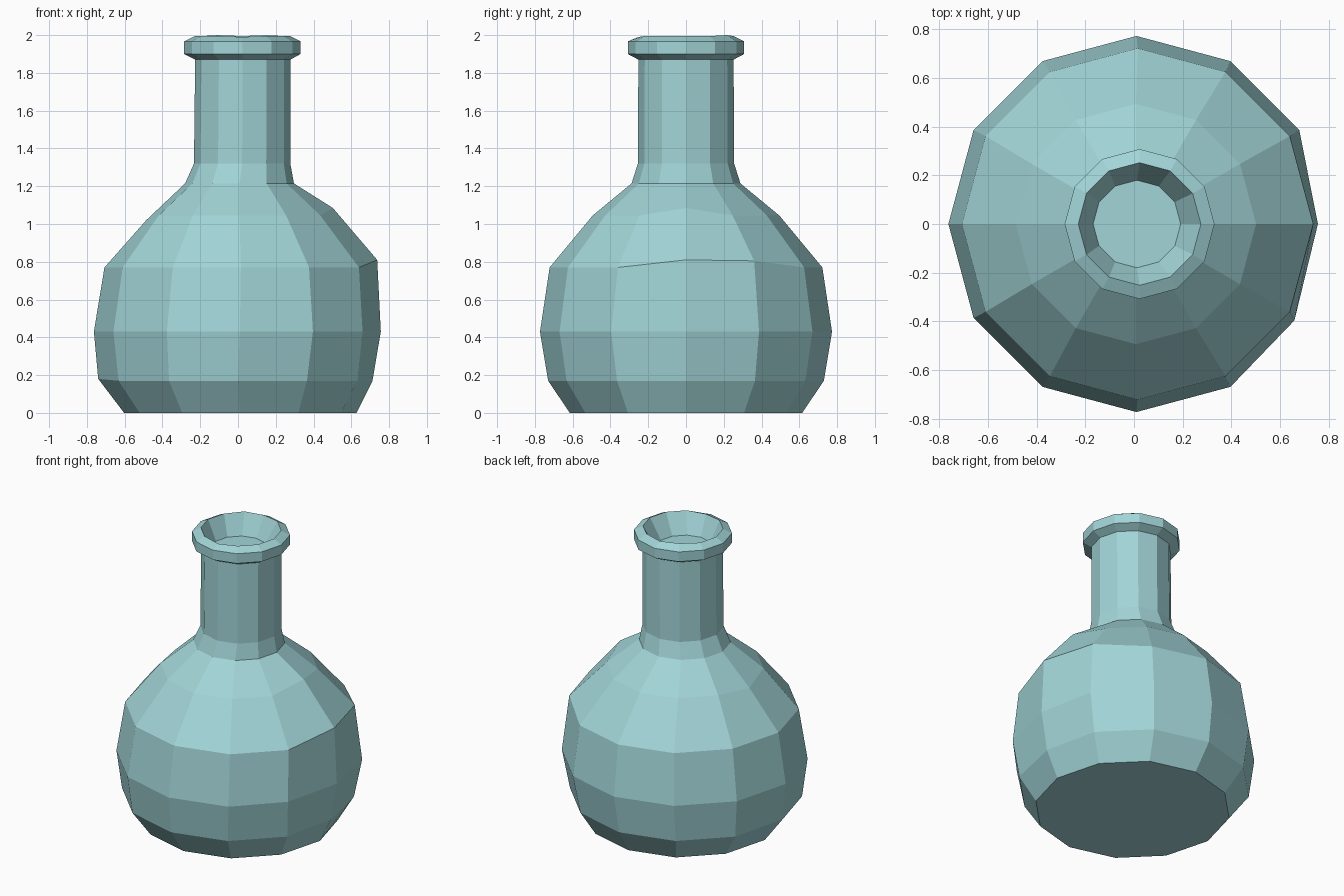
import bpy, bmesh, math
from mathutils import Vector

if "Cube" in bpy.data.objects:
    bpy.data.objects.remove(bpy.data.objects["Cube"])

SIDES = 12
# Profile rings: height, radius, x centre (base, belly, shoulder, neck, lip, mouth)
PROFILE = [
    (0.0, 0.615, 0.012), (0.17, 0.73, 0.0), (0.43, 0.773, 0.01),
    (0.77, 0.722, 0.015), (1.045, 0.494, 0.008), (1.215, 0.288, 0.008),
    (1.32, 0.255, 0.022), (1.87, 0.252, 0.025), (1.9, 0.308, 0.023),
    (1.967, 0.308, 0.023), (1.995, 0.252, 0.023), (1.86, 0.18, 0.012),
]
# Hand-made wobble: (ring, side) -> offset
WOBBLE = {
    (1, 0): (-0.018, 0, 0), (1, 6): (-0.01, 0, 0.01),
    (2, 0): (-0.027, 0, 0), (2, 11): (-0.02, -0.01, 0),
    (3, 0): (0, 0, 0.04), (3, 1): (0, 0, 0.035),
    (4, 0): (0, 0, 0.04), (4, 6): (0, 0, -0.025),
    (10, 2): (0, 0, 0.005), (10, 4): (0, 0, 0.005), (10, 9): (0, 0, -0.005),
}

bm = bmesh.new()
rings = []
for i, (z, r, cx) in enumerate(PROFILE):
    ring = []
    for k in range(SIDES):
        a = 2 * math.pi * k / SIDES
        p = Vector((cx + r * math.cos(a), r * math.sin(a), z))
        ring.append(bm.verts.new(p + Vector(WOBBLE.get((i, k), (0, 0, 0)))))
    rings.append(ring)

# Walls between rings
for lo, hi in zip(rings, rings[1:]):
    for k in range(SIDES):
        n = (k + 1) % SIDES
        bm.faces.new((lo[k], lo[n], hi[n], hi[k]))

# Flat base and floor of the mouth
bm.faces.new(rings[0][::-1])
bm.faces.new(rings[-1])
bmesh.ops.recalc_face_normals(bm, faces=bm.faces)

mesh = bpy.data.meshes.new("bottle")
bm.to_mesh(mesh)
bm.free()
bottle = bpy.data.objects.new("bottle", mesh)
bpy.context.collection.objects.link(bottle)

# Pale teal glaze
mat = bpy.data.materials.new("pale_teal")
mat.diffuse_color = (0.36, 0.66, 0.68, 1)
mat.use_nodes = True
mat.node_tree.nodes["Principled BSDF"].inputs["Base Color"].default_value = mat.diffuse_color
mesh.materials.append(mat)
